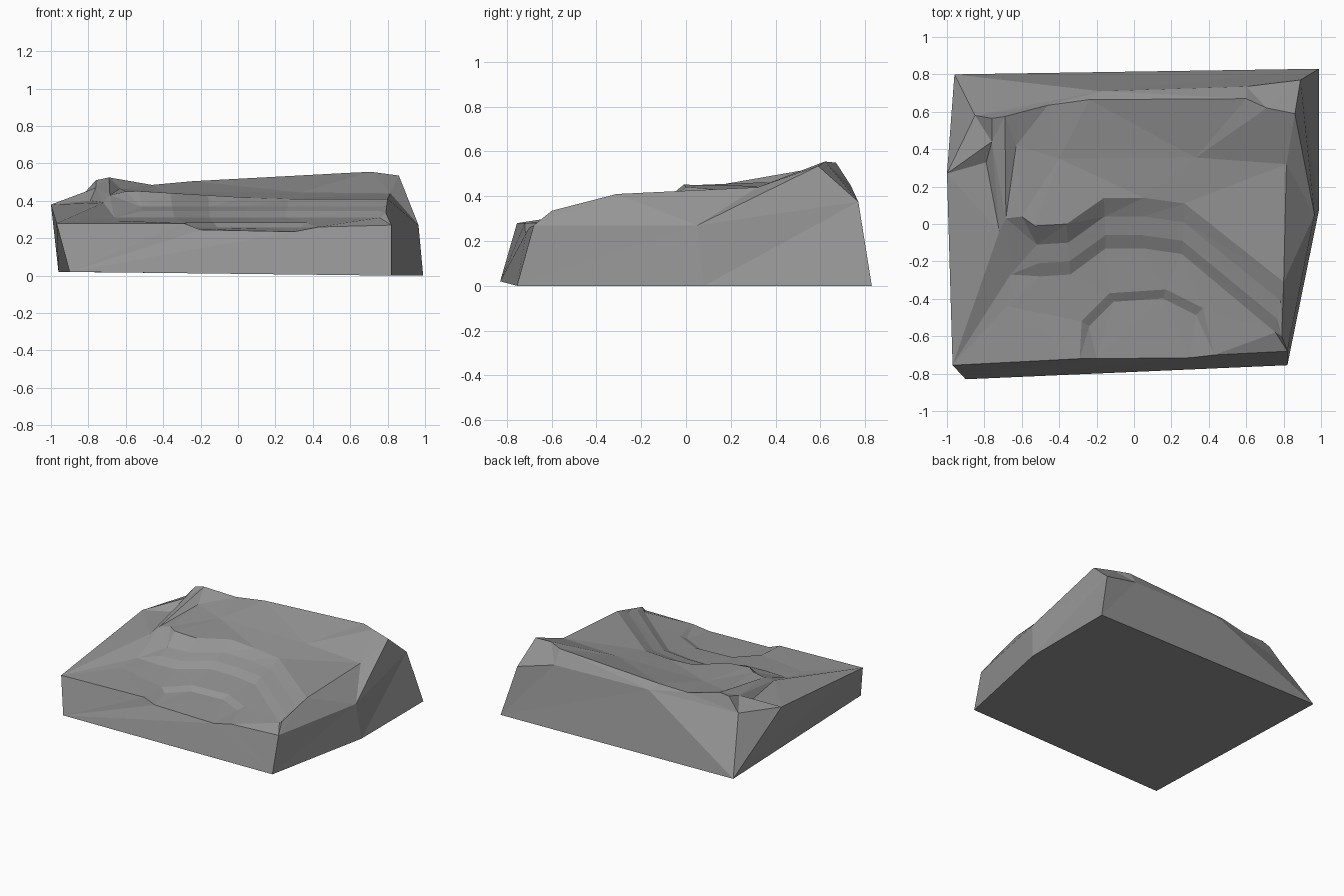
import bpy
import bmesh
from mathutils import Vector
from mathutils.geometry import delaunay_2d_cdt

cube = bpy.data.objects.get("Cube")
if cube:
    bpy.data.objects.remove(cube, do_unlink=True)

# One matte stone colour
stone = bpy.data.materials.new("grey stone")
stone.use_nodes = True
stone_colour = (0.3, 0.3, 0.3, 1)
stone.diffuse_color = stone_colour
stone.node_tree.nodes["Principled BSDF"].inputs["Base Color"].default_value = stone_colour


def at_height(path, height):
    return [(x, y, height) for x, y in path]


def pull_forward(path, distance, height):
    """Copy a path towards the front, narrowing it slightly."""
    return [(x * (1 - distance / 5), y - distance, height) for x, y in path]


def shrink(path, centre, factor, height):
    """Copy a path scaled towards a centre."""
    moved = [Vector(centre).lerp(Vector(point), factor) for point in path]
    return at_height(moved, height)


def triangulate(outline, lines):
    """Return triangles of a surface creased along the given lines."""
    index, edges = {}, []
    for path in [outline + outline[:1], *lines]:
        ids = [index.setdefault(point, len(index)) for point in path]
        edges += zip(ids, ids[1:])
    source = list(index)
    flat = [Vector(point[:2]) for point in source]
    _, _, faces, origins, _, _ = delaunay_2d_cdt(flat, edges, [], 1, 0.0001)
    return [[source[origins[i][0]] for i in face] for face in faces]


# Corners of the flat underside
base_front_left = (-.9, -.83, .02)
base_front_right = (.82, -.755, 0)
base_right_bend = (.99, .08, 0)
base_back_right = (.99, .83, 0)
base_back_left = (-.96, .8, .02)

# Shared points around the upper edge
front_left = (-.97, -.755, .28)
front_right = (.82, -.68, .27)
right_bend = (.965, .05, .27)
back_right = (.89, .77, .375)
back_left = (-.85, .58, .41)
left_bend = (-1, .27, .38)
pit_start = (-.29, -.72, .28)

# Each base corner with the stretch of upper edge that stands over it
walls = [
    (base_front_left, [front_left, pit_start, (-.2, -.72, .245)]),
    (base_front_right, [(.3, -.715, .235), (.43, -.7, .26), front_right]),
    (base_right_bend, [right_bend]),
    (base_back_right, [back_right, (.6, .735, .45)]),
    (base_back_left, [(-.18, .71, .46), back_left, left_bend]),
]

# High ground: back ridge, left crest and gully
left_peak = (-.69, .575, .525)
ridge_saddle = (-.46, .635, .485)
right_peak = (.86, .59, .535)
back_ridge = [back_left, (-.76, .565, .51), left_peak, ridge_saddle, (-.24, .665, .505),
              (.6, .67, .55), (.71, .62, .555), right_peak, back_right]
crest_foot = (-.66, -.27, .31)
left_crest = [left_peak, (-.685, .03, .43), crest_foot, (-.68, -.44, .295)]
left_knoll = [left_bend, (-.76, .44, .47), (-.72, -.04, .39)]
left_hollow = [left_bend, (-.79, .33, .4)]

# Quarry: a rim and three bench lines stepping down from it
rim_path = [(-.53, -.01), (-.36, 0), (-.16, .14), (.05, .14), (.27, .11), (.8, -.31)]
rim = [(x, y, max(.41, .42 - .06 * x)) for x, y in rim_path]
benches = [pull_forward(rim_path, distance, height)
           for distance, height in [(.1, .37), (.2, .345), (.27, .31)]]
benches[-1].insert(0, crest_foot)
left_gully = [ridge_saddle, (-.63, .42, .465), (-.6, .04, .45), rim[0]]

# Lower pit: an edge and a floor line inside it
pit_path = [(-.28, -.52), (-.13, -.37), (.17, -.35), (.37, -.45)]
pit_edge = [pit_start] + at_height(pit_path, .283)
pit_floor = shrink(pit_path, (.05, -.75), .88, .257)

# Right side: shoulder above the wall, and the spur to its bend
notch = (.815, .32, .44)
right_shoulder = [front_right, (.79, -.6, .335), rim[-1], notch, right_peak]
right_spur = [rim[-1], right_bend, notch]
right_edge = [right_bend, right_peak]
plateau_back = at_height([(-.4, .35), (.33, .355)], .445) + [notch]

creases = [back_ridge, left_crest, left_knoll, left_hollow, left_gully, rim, *benches,
           pit_edge, pit_floor, right_shoulder, right_spur, right_edge, plateau_back]

bm = bmesh.new()
vert_at = {}


def add_face(points):
    for point in points:
        if point not in vert_at:
            vert_at[point] = bm.verts.new(point)
    bm.faces.new([vert_at[point] for point in points])


# Terrain surface
outline = [point for _, tops in walls for point in tops]
owner = [corner for corner, tops in walls for _ in tops]
for triangle in triangulate(outline, creases):
    add_face(triangle)

# Sloping walls down to the base
for i, top in enumerate(outline):
    j = (i + 1) % len(outline)
    add_face((outline[j], top, owner[i]))
    if owner[i] != owner[j]:
        add_face((outline[j], owner[i], owner[j]))

# Underside
add_face([corner for corner, _ in reversed(walls)])
bmesh.ops.recalc_face_normals(bm, faces=bm.faces)

mesh = bpy.data.meshes.new("terraced_rock_block")
bm.to_mesh(mesh)
bm.free()
mesh.materials.append(stone)
block = bpy.data.objects.new("terraced_rock_block", mesh)
bpy.context.collection.objects.link(block)
